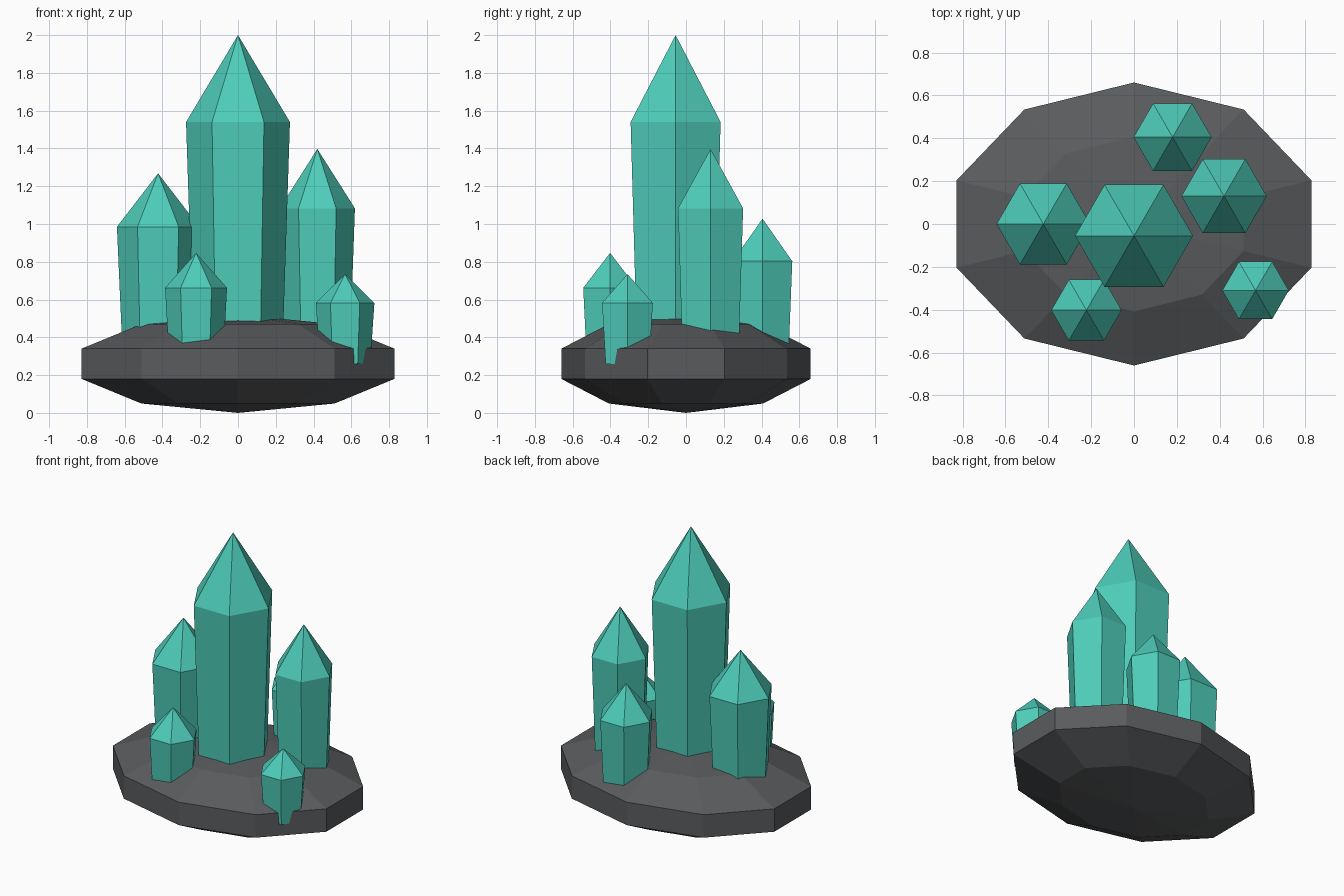
import bpy, bmesh, math
from mathutils import Matrix

if "Cube" in bpy.data.objects:
    bpy.data.objects.remove(bpy.data.objects["Cube"])


def material(name, rgb):
    m = bpy.data.materials.new(name)
    m.diffuse_color = (*rgb, 1)
    m.use_nodes = True
    m.node_tree.nodes["Principled BSDF"].inputs["Base Color"].default_value = m.diffuse_color
    return m


def add_object(name, bm, mat):
    bmesh.ops.recalc_face_normals(bm, faces=bm.faces)
    mesh = bpy.data.meshes.new(name)
    bm.to_mesh(mesh)
    bm.free()
    mesh.materials.append(mat)
    ob = bpy.data.objects.new(name, mesh)
    bpy.context.collection.objects.link(ob)
    return ob


teal = material("teal crystal", (0.076, 0.61, 0.49))
grey = material("dark rock", (0.10, 0.105, 0.11))

# Rock base: flattened low-poly sphere
bm = bmesh.new()
bmesh.ops.create_uvsphere(bm, u_segments=10, v_segments=5, radius=1,
                          matrix=Matrix.Translation((0, 0, 0.26)) @ Matrix.Diagonal((0.915, 0.694, 0.26, 1)))
add_object("rock_base", bm, grey)


def crystal(name, x, y, r, base, shoulder, tip):
    """Hexagonal shaft widening upwards, closed by a pointed cap."""
    bm = bmesh.new()
    rings = [[bm.verts.new((x + rad * math.cos(i * math.pi / 3),
                            y + rad * math.sin(i * math.pi / 3), z)) for i in range(6)]
             for rad, z in ((r * 0.86, base), (r, shoulder))]
    apex = bm.verts.new((x, y, tip))
    low, high = rings
    bm.faces.new(low[::-1])
    for i in range(6):
        j = (i + 1) % 6
        bm.faces.new((low[i], low[j], high[j], high[i]))
        bm.faces.new((high[i], high[j], apex))
    add_object(name, bm, teal)


# Crystals: x, y, shoulder radius, base z, shoulder z, tip z
crystal("main_crystal", 0, -0.055, 0.275, 0.36, 1.54, 2.0)
crystal("left_crystal", -0.423, 0.0, 0.218, 0.30, 0.985, 1.268)
crystal("right_crystal", 0.42, 0.13, 0.199, 0.30, 1.083, 1.397)
crystal("back_crystal", 0.18, 0.405, 0.182, 0.25, 0.803, 1.028)
crystal("front_left_crystal", -0.222, -0.402, 0.164, 0.25, 0.662, 0.847)
crystal("front_right_crystal", 0.567, -0.31, 0.155, 0.26, 0.582, 0.735)
